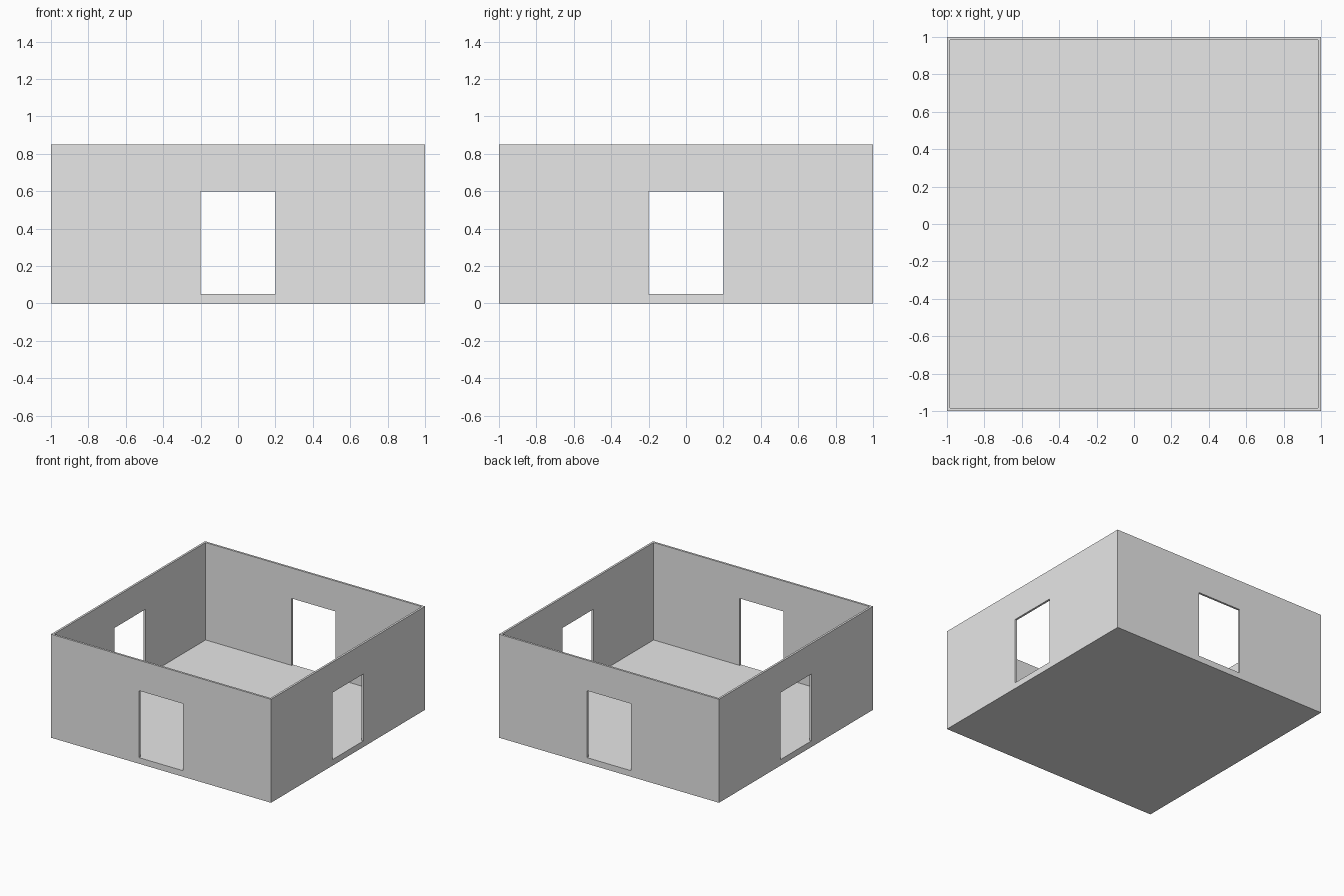
import bpy

cube = bpy.data.objects.get("Cube")
if cube:
    bpy.data.objects.remove(cube, do_unlink=True)

# Overall dimensions
SIZE, HEIGHT = 2.0, 0.85
WALL, FLOOR = 0.017, 0.05
DOOR_WIDTH, DOOR_TOP = 0.4, 0.6

# Single plain grey
grey = bpy.data.materials.new("light_grey")
grey.use_nodes = True
grey.diffuse_color = (0.8, 0.8, 0.8, 1)
grey.node_tree.nodes["Principled BSDF"].inputs["Base Color"].default_value = grey.diffuse_color


def box(name, width, depth, bottom, top):
    """Box centred on the z axis, between two heights."""
    bpy.ops.mesh.primitive_cube_add(size=1, location=(0, 0, (bottom + top) / 2))
    obj = bpy.context.object
    obj.name = name
    obj.scale = (width, depth, top - bottom)
    bpy.ops.object.transform_apply(location=True, rotation=False, scale=True)
    obj.data.materials.append(grey)
    return obj


def cut(target, cutter):
    """Subtract the cutter from the target, then discard the cutter."""
    cutter.hide_render = True
    mod = target.modifiers.new("opening", 'BOOLEAN')
    mod.operation = 'DIFFERENCE'
    mod.solver = 'EXACT'
    mod.object = cutter
    bpy.context.view_layer.objects.active = target
    bpy.ops.object.modifier_apply(modifier=mod.name)
    bpy.data.objects.remove(cutter, do_unlink=True)


# Floor and four walls in one shell, open at the top
shell = box("floor_and_walls", SIZE, SIZE, 0, HEIGHT)
inside = SIZE - 2 * WALL
cut(shell, box("room_cutter", inside, inside, FLOOR, HEIGHT + 0.2))

# Doorways through opposite walls, with sills level with the floor
through = SIZE + 0.2
cut(shell, box("front_back_door_cutter", DOOR_WIDTH, through, FLOOR, DOOR_TOP))
cut(shell, box("side_door_cutter", through, DOOR_WIDTH, FLOOR, DOOR_TOP))
